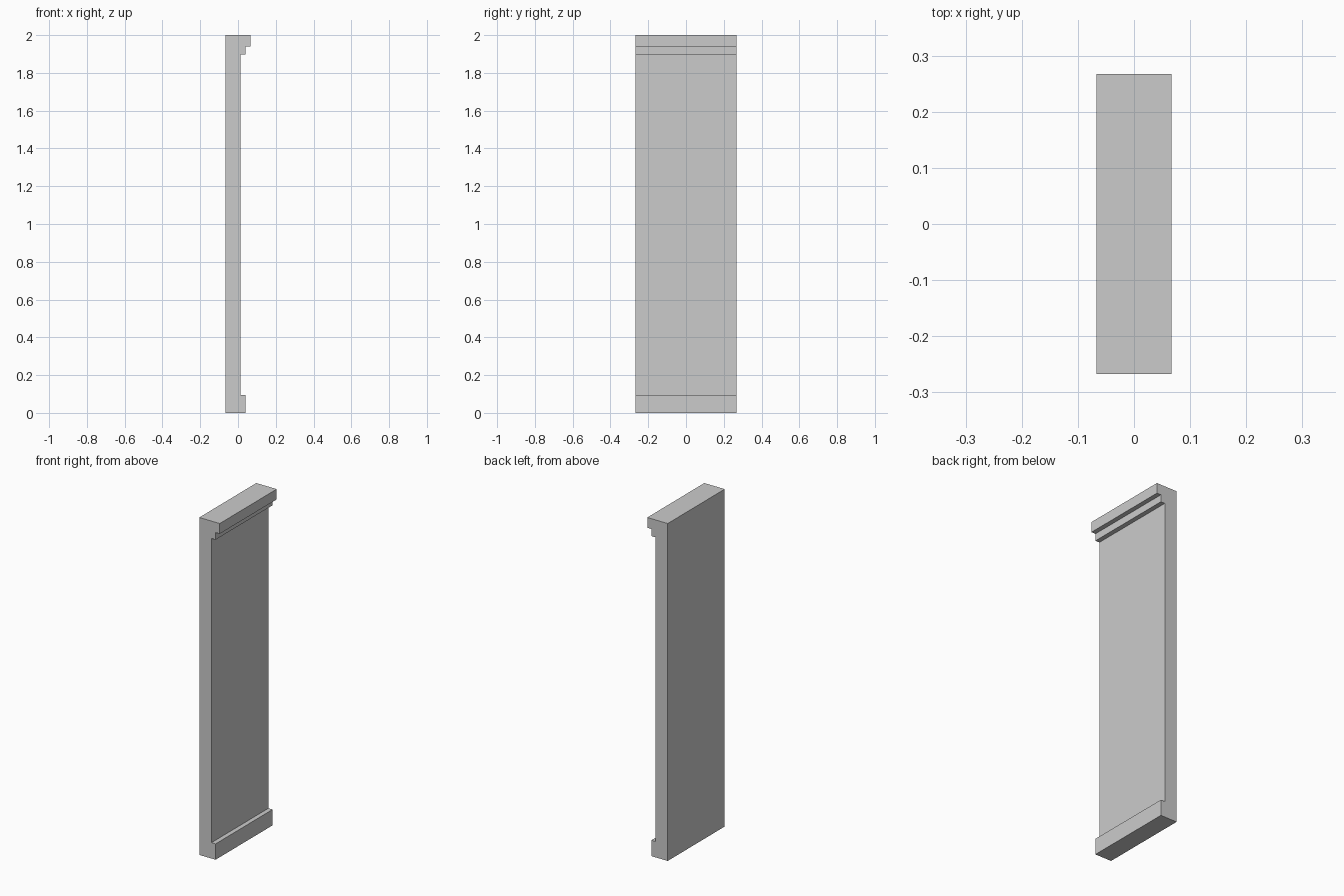
import bpy, bmesh
from mathutils import Vector

if "Cube" in bpy.data.objects:
    bpy.data.objects.remove(bpy.data.objects["Cube"])

HALF_WIDTH = 0.267

# Side profile (x, z): flat back, plinth at the bottom, stepped cornice at the top
PROFILE = [
    (-0.067, 0.0), (0.04, 0.0), (0.04, 0.094), (0.013, 0.094),
    (0.013, 1.897), (0.04, 1.897), (0.04, 1.939), (0.067, 1.939),
    (0.067, 2.0), (-0.067, 2.0),
]


def extrude_profile(name, points, half_width):
    bm = bmesh.new()
    face = bm.faces.new([bm.verts.new((x, -half_width, z)) for x, z in points])
    result = bmesh.ops.extrude_face_region(bm, geom=[face], use_keep_orig=True)
    moved = [v for v in result["geom"] if isinstance(v, bmesh.types.BMVert)]
    bmesh.ops.translate(bm, verts=moved, vec=Vector((0, 2 * half_width, 0)))
    bmesh.ops.recalc_face_normals(bm, faces=bm.faces)
    mesh = bpy.data.meshes.new(name)
    bm.to_mesh(mesh)
    bm.free()
    obj = bpy.data.objects.new(name, mesh)
    bpy.context.collection.objects.link(obj)
    return obj


# Wall panel with plinth and cornice in one solid
extrude_profile("wall_panel", PROFILE, HALF_WIDTH)
